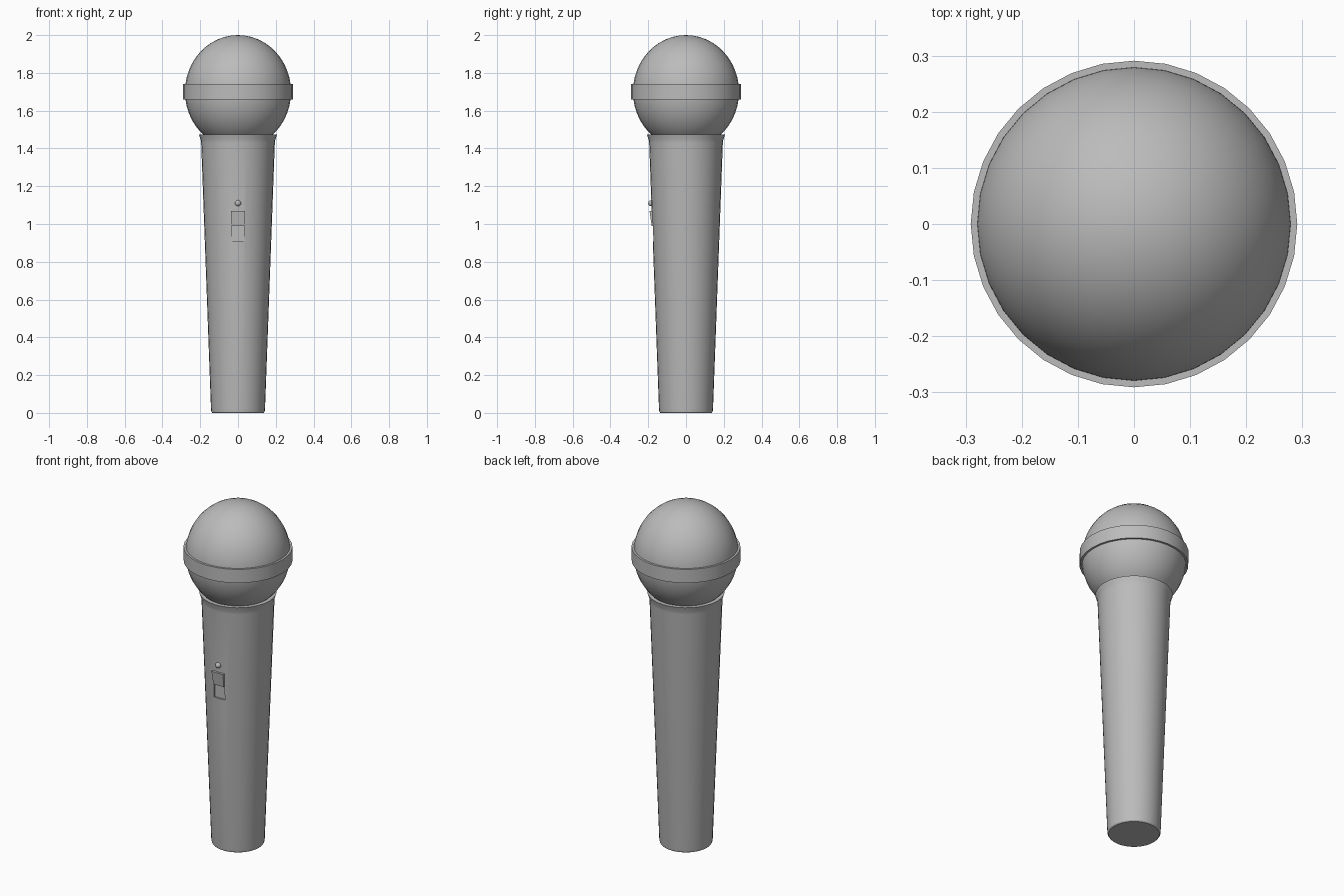
import bpy, bmesh, math

cube = bpy.data.objects.get("Cube")
if cube:
    bpy.data.objects.remove(cube, do_unlink=True)

grey = bpy.data.materials.new("grey")
grey.use_nodes = True
grey.diffuse_color = (0.5, 0.5, 0.5, 1)
grey.node_tree.nodes["Principled BSDF"].inputs["Base Color"].default_value = (0.5, 0.5, 0.5, 1)
SIDES = 32


def finish(obj, name, smooth=True):
    obj.name = name
    obj.data.materials.clear()
    obj.data.materials.append(grey)
    if smooth:
        bpy.ops.object.select_all(action="DESELECT")
        obj.select_set(True)
        bpy.context.view_layer.objects.active = obj
        bpy.ops.object.shade_smooth_by_angle(angle=math.radians(30))
    return obj


def mesh_object(bm, name):
    bmesh.ops.recalc_face_normals(bm, faces=bm.faces[:])
    mesh = bpy.data.meshes.new(name)
    bm.to_mesh(mesh)
    bm.free()
    obj = bpy.data.objects.new(name, mesh)
    bpy.context.collection.objects.link(obj)
    return obj


def lathe(name, profile, closed=False):
    """Revolve (radius, height) points; open profiles are capped at both ends."""
    bm = bmesh.new()
    rings = []
    for r, z in profile:
        rings.append([bm.verts.new((r * math.cos(a), r * math.sin(a), z))
                      for a in (math.tau * i / SIDES for i in range(SIDES))])
    pairs = list(zip(rings, rings[1:]))
    if closed:
        pairs.append((rings[-1], rings[0]))
    else:
        bm.faces.new(rings[0])
        bm.faces.new(rings[-1])
    for low, high in pairs:
        for i in range(SIDES):
            j = (i + 1) % SIDES
            bm.faces.new((low[i], low[j], high[j], high[i]))
    return mesh_object(bm, name)


def block(name, width, z0, z1, y_back, y_low, y_high, flare=0):
    """Box whose front face leans from y_low at the bottom to y_high at the top."""
    bm = bmesh.new()
    bmesh.ops.create_cube(bm, size=1)
    for v in bm.verts:
        top, front = v.co.z > 0, v.co.y < 0
        v.co.x *= width + (flare if top and front else 0)
        v.co.y = (y_high if top else y_low) if front else y_back
        v.co.z = z1 if top else z0
    return mesh_object(bm, name)


# Tapered handle with flared collar
handle = lathe("handle", [(0.136, 0), (0.141, 0.006), (0.143, 0.02),
                          (0.195, 1.43), (0.197, 1.445), (0.207, 1.475), (0.18, 1.475)])

# Shallow switch slot cut into the front of the handle
cutter = block("slot_cutter", 0.07, 0.91, 1.065, -0.165, -0.3, -0.3)
cutter.hide_render = True
cutter.hide_set(True)
cut = handle.modifiers.new("switch_slot", "BOOLEAN")
cut.object = cutter
cut.operation = "DIFFERENCE"
cut.solver = "EXACT"
bpy.context.view_layer.objects.active = handle
bpy.ops.object.modifier_apply(modifier=cut.name)
bpy.data.objects.remove(cutter, do_unlink=True)
finish(handle, "handle")

# Sliding switch filling the upper half of the slot
slider = block("switch_slider", 0.066, 0.99, 1.068, -0.15, -0.182, -0.193, flare=0.01)
finish(slider, "switch_slider", smooth=False)

# Indicator light
bpy.ops.mesh.primitive_uv_sphere_add(segments=16, ring_count=8, radius=0.016,
                                     location=(0, -0.184, 1.11))
finish(bpy.context.object, "indicator_light")

# Grille ball, slightly taller than wide
bpy.ops.mesh.primitive_uv_sphere_add(segments=SIDES, ring_count=24, radius=1,
                                     location=(0, 0, 1.7))
ball = bpy.context.object
ball.scale = (0.281, 0.281, 0.3)
bpy.ops.object.transform_apply(location=False, rotation=False, scale=True)
finish(ball, "grille_ball")

# Band around the grille
band = lathe("grille_band", [(0.279, 1.66), (0.291, 1.66), (0.291, 1.74), (0.279, 1.74)], closed=True)
finish(band, "grille_band")
